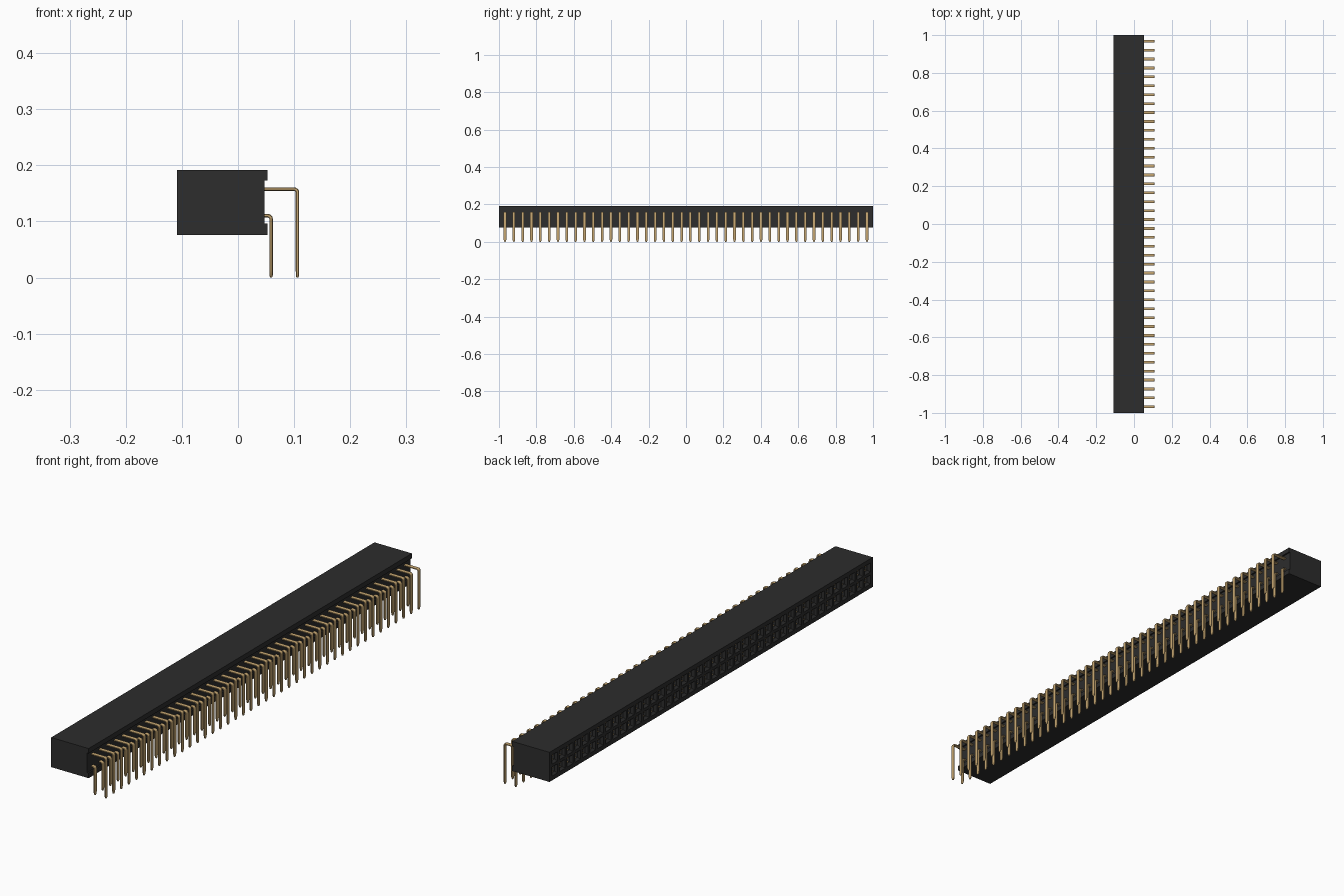
import bpy, bmesh, math
from mathutils import Vector

old = bpy.data.objects.get("Cube")
if old:
    bpy.data.objects.remove(old, do_unlink=True)

COUNT, PITCH = 42, 0.0472
X0, X1, XB = -0.109, 0.053, 0.047      # socket face, lip edge, recessed back
Z0, Z1 = 0.076, 0.192
ZMID = (Z0 + Z1) / 2
ROWS = (ZMID - PITCH / 2, ZMID + PITCH / 2)
FIRST = -PITCH * (COUNT - 1) / 2


def material(name, rgb, rough):
    m = bpy.data.materials.new(name)
    m.use_nodes = True
    m.diffuse_color = (*rgb, 1)
    b = m.node_tree.nodes["Principled BSDF"]
    b.inputs["Base Color"].default_value = (*rgb, 1)
    b.inputs["Roughness"].default_value = rough
    return m


black = material("black plastic", (0.026, 0.026, 0.026), 0.6)
gold = material("gold metal", (0.56, 0.38, 0.165), 0.5)


def finish(bm, name, mat):
    me = bpy.data.meshes.new(name)
    bm.to_mesh(me)
    bm.free()
    me.materials.append(mat)
    ob = bpy.data.objects.new(name, me)
    bpy.context.collection.objects.link(ob)
    return ob


def repeat(ob):
    a = ob.modifiers.new("row", 'ARRAY')
    a.count = COUNT
    a.use_relative_offset = False
    a.use_constant_offset = True
    a.constant_offset_displace = (0, PITCH, 0)


# Housing: lipped profile run along y, open on the socket side
bm = bmesh.new()
profile = [(X0, Z0), (X1, Z0), (X1, 0.096), (XB, 0.096),
           (XB, 0.173), (X1, 0.173), (X1, Z1), (X0, Z1)]
ends = [[bm.verts.new((x, y, z)) for x, z in profile] for y in (-1, 1)]
bm.faces.new(ends[0])
bm.faces.new(ends[1][::-1])
for i in range(len(profile) - 1):
    bm.faces.new((ends[0][i], ends[1][i], ends[1][i + 1], ends[0][i + 1]))
bmesh.ops.recalc_face_normals(bm, faces=bm.faces)
finish(bm, "housing", black)

# Socket face: grid of cells, each sunk into a funnel and a square hole
bm = bmesh.new()
ys = [-1] + [FIRST + PITCH * (i - 0.5) for i in range(COUNT + 1)] + [1]
zs = [Z0, ZMID - PITCH, ZMID, ZMID + PITCH, Z1]
grid = [[bm.verts.new((X0, y, z)) for z in zs] for y in ys]
cells = []
for i in range(len(ys) - 1):
    for j in range(len(zs) - 1):
        f = bm.faces.new((grid[i][j], grid[i][j + 1],
                          grid[i + 1][j + 1], grid[i + 1][j]))
        if 0 < i < len(ys) - 2 and j in (1, 2):
            cells.append(f)
bm.normal_update()
if cells[0].normal.x > 0:
    bmesh.ops.reverse_faces(bm, faces=bm.faces)
    bm.normal_update()
for thick, depth in ((0.006, 0), (0.007, -0.009), (0.0005, -0.07)):
    bmesh.ops.inset_individual(bm, faces=cells, thickness=thick, depth=depth,
                               use_even_offset=True)
    bm.normal_update()
finish(bm, "socket_face", black)

# Contact leaves: a pair of thin springs inside every hole
for label, z in zip(("lower", "upper"), ROWS):
    bm = bmesh.new()
    for side in (-1, 1):
        box = bmesh.ops.create_cube(bm, size=1)["verts"]
        bmesh.ops.scale(bm, vec=(0.05, 0.008, 0.002), verts=box)
        bmesh.ops.translate(bm, verts=box,
                            vec=(X0 + 0.035, FIRST, z + side * 0.0075))
    repeat(finish(bm, label + "_contacts", gold))


# Bent pins: chamfered flat wire swept through a right angle, tapered tip
def pins(name, leg_x, z, half_w=0.007, half_t=0.0031, r=0.006):
    path = [(0.03, z, 0.0, 1.0, 1.0)]          # x, z, angle, width, thickness
    for i in range(5):
        a = math.pi / 2 * i / 4
        path.append((leg_x - r + r * math.sin(a), z - r + r * math.cos(a),
                     a, 1.0, 1.0))
    path += [(leg_x, 0.012, math.pi / 2, 1.0, 1.0),
             (leg_x, 0.004, math.pi / 2, 0.75, 0.95),
             (leg_x, 0.0, math.pi / 2, 0.4, 0.6)]
    c = 0.6
    section = [(1, c), (c, 1), (-c, 1), (-1, c),
               (-1, -c), (-c, -1), (c, -1), (1, -c)]
    bm = bmesh.new()
    rings = []
    for x, pz, a, w, t in path:
        out = Vector((math.sin(a), 0, math.cos(a)))
        rings.append([bm.verts.new(Vector((x, FIRST + u * half_w * w, pz))
                                   + out * (v * half_t * t))
                      for u, v in section])
    for p, q in zip(rings, rings[1:]):
        for k in range(8):
            n = (k + 1) % 8
            bm.faces.new((p[k], p[n], q[n], q[k]))
    bm.faces.new(rings[0])
    bm.faces.new(rings[-1])
    bmesh.ops.recalc_face_normals(bm, faces=bm.faces)
    ob = finish(bm, name, gold)
    bpy.ops.object.select_all(action='DESELECT')
    ob.select_set(True)
    bpy.context.view_layer.objects.active = ob
    bpy.ops.object.shade_smooth_by_angle(angle=math.radians(35))
    repeat(ob)


pins("lower_pins", 0.059, ROWS[0])
pins("upper_pins", 0.106, ROWS[1])
